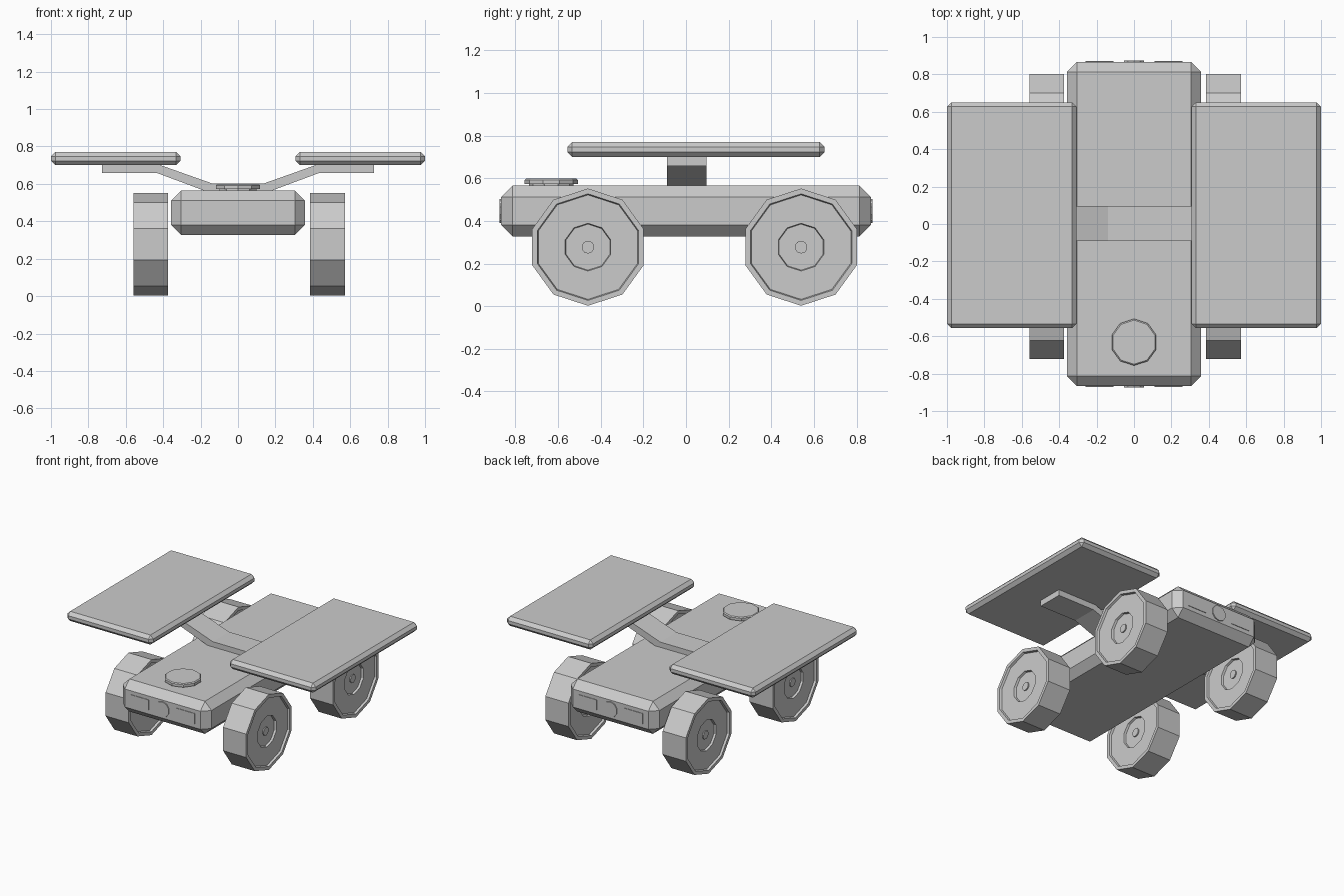
import bpy, bmesh
from math import sin, cos, pi

if "Cube" in bpy.data.objects:
    bpy.data.objects.remove(bpy.data.objects["Cube"])


def finish(name, bm):
    bmesh.ops.recalc_face_normals(bm, faces=bm.faces[:])
    me = bpy.data.meshes.new(name)
    bm.to_mesh(me)
    bm.free()
    ob = bpy.data.objects.new(name, me)
    bpy.context.collection.objects.link(ob)
    return ob


def box(name, lo, hi, bevel=0):
    bm = bmesh.new()
    bmesh.ops.create_cube(bm, size=1)
    for v in bm.verts:
        v.co = [(a + b) / 2 + c * (b - a) for a, b, c in zip(lo, hi, v.co)]
    if bevel:
        bmesh.ops.bevel(bm, geom=bm.edges[:], offset=bevel, segments=1,
                        affect='EDGES', profile=0.5)
    return finish(name, bm)


def lathe(name, centre, profile, axis, n=10):
    """Closed turned part; profile is (distance along axis, radius)."""
    bm = bmesh.new()
    rings = []
    for d, r in profile:
        ring = []
        for i in range(n):
            s, c = r * sin(2 * pi * i / n), r * cos(2 * pi * i / n)
            p = {'x': (d, s, c), 'y': (s, d, c), 'z': (s, c, d)}[axis]
            ring.append(bm.verts.new([a + b for a, b in zip(centre, p)]))
        rings.append(ring)
    for a, b in zip(rings, rings[1:]):
        for i in range(n):
            j = (i + 1) % n
            bm.faces.new((a[i], a[j], b[j], b[i]))
    bm.faces.new(rings[0])
    bm.faces.new(rings[-1])
    return finish(name, bm)


# Chamfered chassis
box("body", (-0.357, -0.867, 0.328), (0.357, 0.867, 0.565), 0.053)

# Wheels with recessed rims and hubs on both faces
h = 0.093
half = [(h - 0.022, 0.03), (h - 0.03, 0.03), (h - 0.03, 0.108), (h - 0.015, 0.112),
        (h - 0.015, 0.245), (h, 0.25), (h, 0.275)]
wheel = half + [(-d, r) for d, r in reversed(half)]
for side, x in (("left", -0.467), ("right", 0.478)):
    for end, y in (("front", -0.46), ("rear", 0.54)):
        lathe(f"{end}_{side}_wheel", (x, y, 0.277), wheel, 'x')

# Solar panels
for side, x0, x1 in (("left", -1.0, -0.308), ("right", 0.308, 1.0)):
    box(f"{side}_panel", (x0, -0.557, 0.70), (x1, 0.65, 0.77), 0.023)

# Bent support arm crossing the body
top = [(0.14, 0.603), (0.42, 0.702), (0.727, 0.702)]
low = [(0.727, 0.657), (0.43, 0.657), (0.17, 0.56)]
outline = top + low
outline += [(-x, z) for x, z in reversed(outline)]
bm = bmesh.new()
face = bm.faces.new([bm.verts.new((x, -0.09, z)) for x, z in outline])
new = bmesh.ops.extrude_face_region(bm, geom=[face])["geom"]
bmesh.ops.translate(bm, vec=(0, 0.187, 0),
                    verts=[g for g in new if isinstance(g, bmesh.types.BMVert)])
bmesh.ops.triangulate(bm, faces=[f for f in bm.faces if len(f.verts) > 4])
finish("support_arm", bm)

# Round cap on the deck
lathe("deck_cap", (0, -0.632, 0), [(0.555, 0.105), (0.573, 0.105), (0.573, 0.125),
                                 (0.592, 0.125), (0.598, 0.118)], 'z')

# Lamps and slim light bars at both ends
for end, s in (("front", -1), ("rear", 1)):
    lathe(f"{end}_lamp", (0, 0, 0.447),
          [(s * 0.85, 0.056), (s * 0.874, 0.056)], 'y')
    for side, x in (("left", -0.185), ("right", 0.185)):
        y = sorted((s * 0.85, s * 0.871))
        box(f"{end}_{side}_light_bar", (x - 0.075, y[0], 0.41), (x + 0.075, y[1], 0.485))
